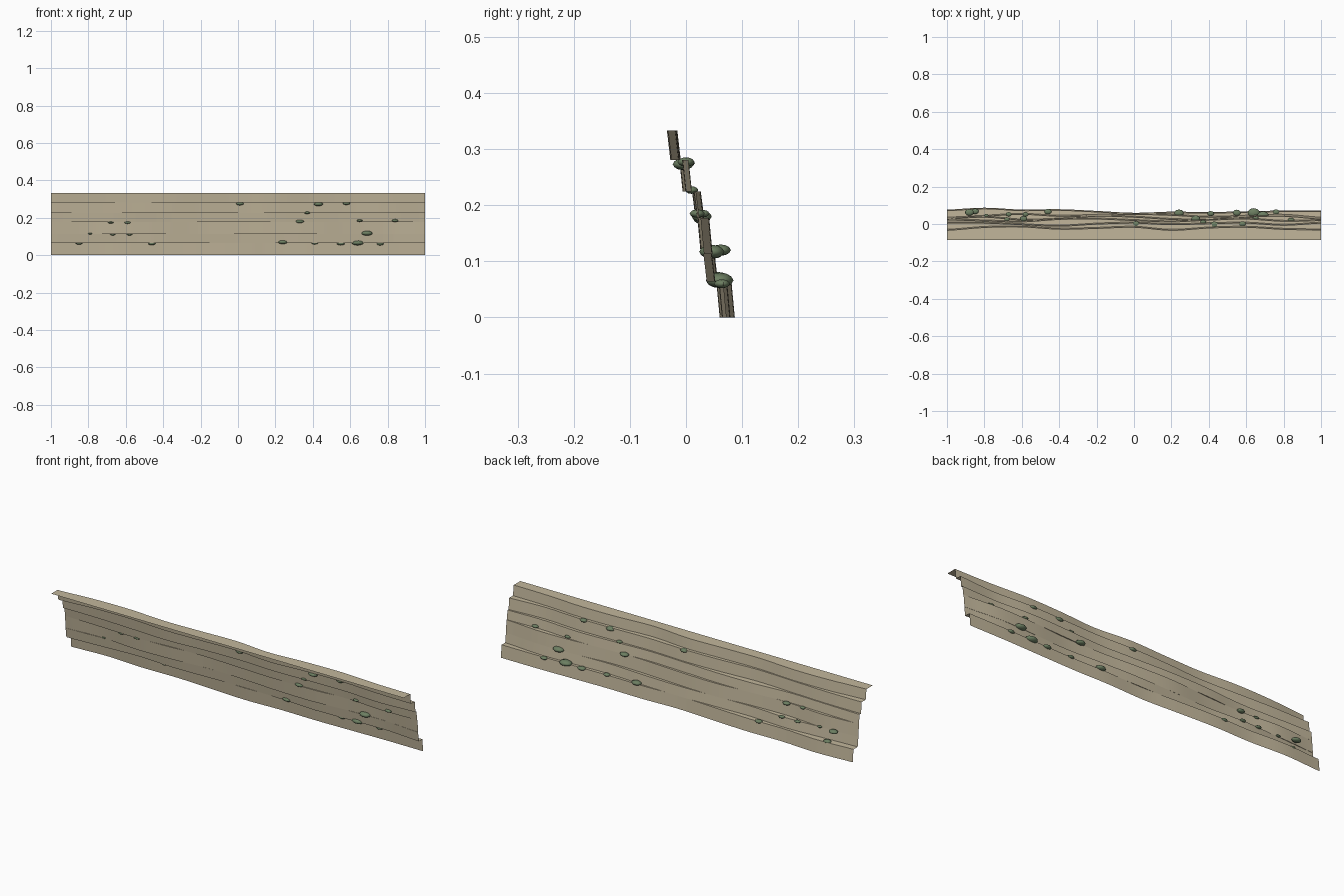
import bpy
import bmesh
from mathutils import Matrix, Vector


def material(name, rgb):
    m = bpy.data.materials.new(name)
    m.diffuse_color = (*rgb, 1)
    return m


stone = material("sandstone", (0.54, 0.47, 0.33))
moss = material("moss_green", (0.15, 0.21, 0.12))


def finish(bm, name, mat, angle):
    mesh = bpy.data.meshes.new(name)
    bm.to_mesh(mesh)
    bm.free()
    obj = bpy.data.objects.new(name, mesh)
    bpy.context.collection.objects.link(obj)
    mesh.materials.append(mat)
    bpy.ops.object.select_all(action='DESELECT')
    obj.select_set(True)
    bpy.context.view_layer.objects.active = obj
    bpy.ops.object.shade_smooth_by_angle(angle=angle)
    return obj


def curve(points, t):
    """Smooth curve through evenly spaced values, t from 0 to 1."""
    n = len(points) - 1
    i = min(int(t * n), n - 1)
    f = t * n - i
    a, b = points[max(i - 1, 0)], points[i]
    c, d = points[i + 1], points[min(i + 2, n)]
    return b + 0.5 * f * (c - a + f * (2 * a - 5 * b + 4 * c - d
                                      + f * (3 * (b - c) + d - a)))


# Wavy depth of each rock layer along its length, bottom layer first
levels = [0, 0.064, 0.113, 0.177, 0.224, 0.281, 0.333]
layers = [
    [.075, .085, .075, .077, .068, .058, .064, .062, .066, .070, .070],
    [.035, .045, .055, .045, .050, .055, .050, .040, .045, .050, .035],
    [.030, .040, .025, .030, .045, .040, .028, .025, .040, .045, .030],
    [.025, .020, .015, .028, .030, .022, .015, .024, .030, .018, .022],
    [.008, .008, .000, -.008, .003, .008, .000, .005, .008, -.003, .008],
    [-.030, -.015, -.012, -.024, -.020, -.014, -.030, -.018, -.014, -.025, -.028],
]
COLS = 80

# Stepped cliff face, ledges and flat top shelf as one open sheet
bm = bmesh.new()
rows = []
for k, pts in enumerate(layers):
    for z, lean in ((levels[k], 0.002), (levels[k + 1], -0.004)):
        rows.append([bm.verts.new((-1 + 2 * c / COLS,
                                   curve(pts, c / COLS) + lean, z))
                     for c in range(COLS + 1)])
rows.append([bm.verts.new((-1 + 2 * c / COLS, -0.085, levels[-1]))
             for c in range(COLS + 1)])
for lo, hi in zip(rows, rows[1:]):
    for c in range(COLS):
        bm.faces.new((lo[c], hi[c], hi[c + 1], lo[c + 1]))
finish(bm, "layered_cliff", stone, 0.6)

# Moss clumps resting on the ledges: x, y, z, radius
clumps = [
    (-.88, .062, .120, .024), (-.79, .045, .115, .012), (-.67, .052, .112, .016),
    (-.58, .052, .112, .016), (-.85, .068, .065, .020), (-.46, .066, .062, .020),
    (.01, .000, .275, .021), (.43, -.005, .273, .025), (.58, .000, .277, .020),
    (.37, .010, .227, .016), (.33, .028, .180, .024), (.65, .030, .185, .016),
    (.84, .020, .185, .018), (.69, .046, .117, .030), (.24, .058, .070, .026),
    (.41, .056, .065, .018), (.55, .060, .062, .022), (.64, .060, .066, .033),
    (.76, .064, .060, .019), (-.68, .025, .175, .015), (-.59, .028, .175, .020),
]
bm = bmesh.new()
for x, y, z, r in clumps:
    m = Matrix.LocRotScale(Vector((x, y, z)), None, Vector((r, r * 0.75, r * 0.42)))
    bmesh.ops.create_icosphere(bm, subdivisions=2, radius=1, matrix=m)
finish(bm, "moss_clumps", moss, 1.0)
